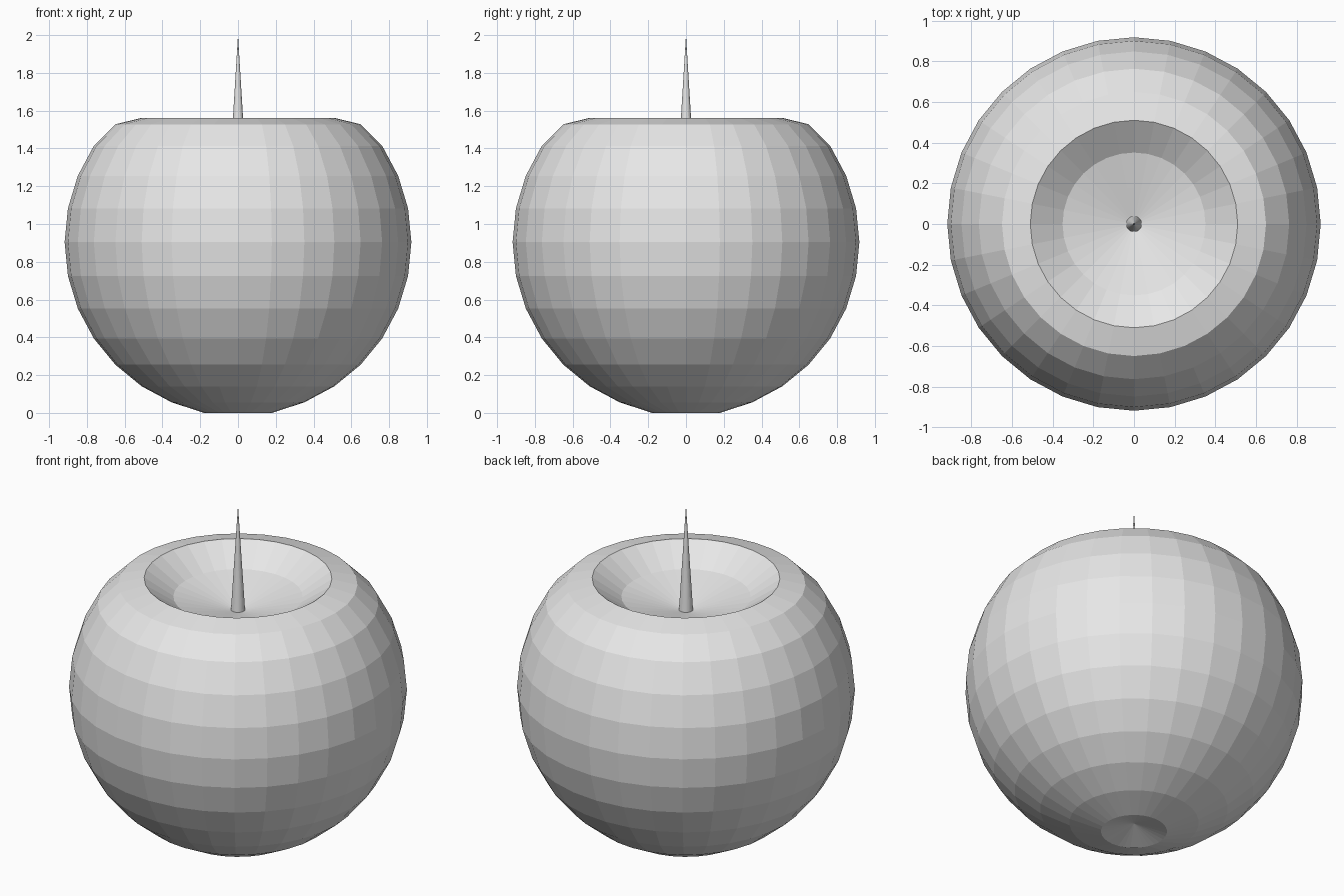
import bpy, bmesh, math

if "Cube" in bpy.data.objects:
    bpy.data.objects.remove(bpy.data.objects["Cube"], do_unlink=True)

# Single grey for the whole model
grey = bpy.data.materials.new("plain grey")
grey.use_nodes = True
colour = (0.8, 0.8, 0.8, 1)
grey.diffuse_color = colour
grey.node_tree.nodes["Principled BSDF"].inputs["Base Color"].default_value = colour

RADIUS, CENTRE = 0.918, 0.904
SEGMENTS, RINGS = 32, 16


def add_object(name, bm):
    mesh = bpy.data.meshes.new(name)
    bm.to_mesh(mesh)
    bm.free()
    mesh.materials.append(grey)
    obj = bpy.data.objects.new(name, mesh)
    bpy.context.collection.objects.link(obj)
    return obj


# Apple body: a faceted sphere with its poles pushed in
bm = bmesh.new()
bmesh.ops.create_uvsphere(bm, u_segments=SEGMENTS, v_segments=RINGS, radius=RADIUS)
hollow = {0: 1.365, 1: 1.41, 2: 1.453, 3: 1.562, 4: 1.528, RINGS - 1: 0.0, RINGS: 0.05}
for v in bm.verts:
    polar = math.acos(max(-1, min(1, v.co.z / RADIUS)))
    ring = round(polar / math.pi * RINGS)
    v.co.z = hollow.get(ring, v.co.z + CENTRE)
add_object("apple_body", bm)

# Stem: a slender spike rising from the hollow
bm = bmesh.new()
base, tip = 1.345, 2.0
bmesh.ops.create_cone(bm, cap_ends=True, segments=SEGMENTS, radius1=0.04,
                      radius2=0, depth=tip - base)
bmesh.ops.translate(bm, verts=bm.verts, vec=(0, 0, (base + tip) / 2))
bmesh.ops.remove_doubles(bm, verts=bm.verts, dist=0.0001)
add_object("stem", bm)
